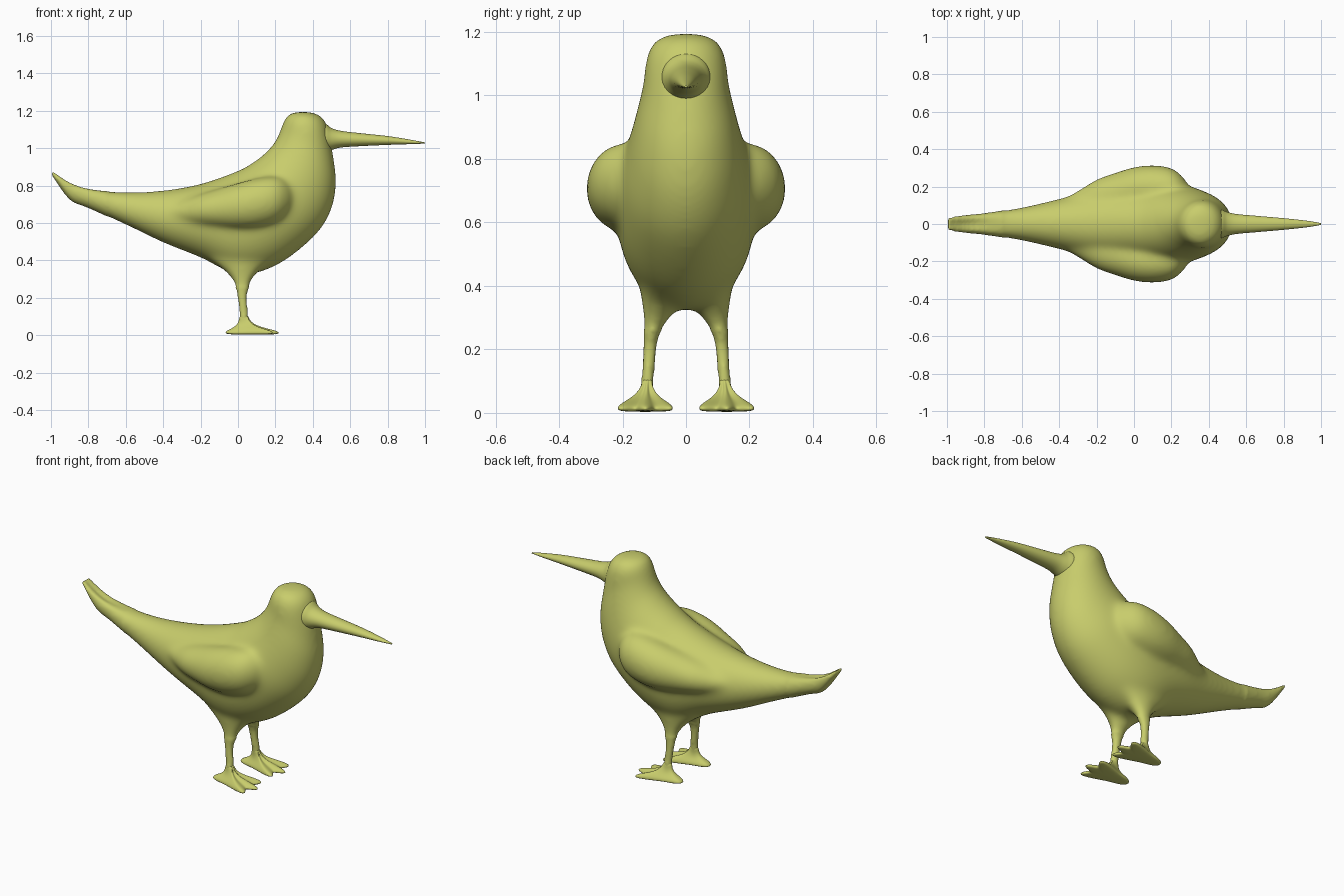
import bpy, bmesh, math
from mathutils import Vector

if "Cube" in bpy.data.objects:
    bpy.data.objects.remove(bpy.data.objects["Cube"])

mat = bpy.data.materials.new("olive_yellow")
mat.diffuse_color = (0.58, 0.61, 0.15, 1)
mat.use_nodes = True
mat.node_tree.nodes["Principled BSDF"].inputs["Base Color"].default_value = mat.diffuse_color


def finish(bm, name):
    bmesh.ops.recalc_face_normals(bm, faces=bm.faces)
    for f in bm.faces:
        f.smooth = True
    me = bpy.data.meshes.new(name)
    bm.to_mesh(me)
    me.materials.append(mat)
    ob = bpy.data.objects.new(name, me)
    bpy.context.collection.objects.link(ob)
    return ob


def spline(pts, sub):
    """Catmull-Rom through tuples of numbers."""
    v = [Vector(p) for p in pts]
    out = []
    for i in range(len(v) - 1):
        a, b, c, d = v[max(i - 1, 0)], v[i], v[i + 1], v[min(i + 2, len(v) - 1)]
        for k in range(sub):
            t = k / sub
            out.append(0.5 * (2 * b + (c - a) * t + (2 * a - 5 * b + 4 * c - d) * t * t
                              + (3 * b - a - 3 * c + d) * t ** 3))
    return out + [v[-1]]


def skin(bm, rings):
    rings = [[bm.verts.new(p) for p in r] for r in rings]
    n = len(rings[0])
    for r, s in zip(rings, rings[1:]):
        for i in range(n):
            bm.faces.new((r[i], r[(i + 1) % n], s[(i + 1) % n], s[i]))
    bm.faces.new(rings[0])
    bm.faces.new(rings[-1])


def loft(bm, sections, side=1, sub=5, n=32):
    """Sections: x,z of one edge, x,z of the other edge, half width, y centre, groove."""
    rings = []
    for tx, tz, bx, bz, w, y, g in spline(sections, sub):
        ring = []
        for i in range(n):
            a = 2 * math.pi * i / n
            s, c = math.sin(a), math.cos(a)
            u = (1 + s) / 2
            ring.append((bx + (tx - bx) * u, side * (y + w * c),
                         bz + (tz - bz) * u - g * max(s, 0) ** 6))
        rings.append(ring)
    skin(bm, rings)


# Trunk from tail tip through breast to crown
trunk = [
    (-1.0, .89, -.995, .855, .036, 0, .012), (-.9, .838, -.9, .725, .048, 0, .03),
    (-.8, .80, -.8, .68, .058, 0, .02), (-.6, .766, -.6, .59, .09, 0, 0),
    (-.4, .775, -.4, .495, .135, 0, 0), (-.2, .81, -.2, .415, .185, 0, 0),
    (0, .88, 0, .325, .212, 0, 0), (.08, .925, .2, .37, .218, 0, 0),
    (.14, .97, .4, .52, .205, 0, 0), (.19, 1.025, .495, .66, .178, 0, 0),
    (.215, 1.07, .525, .81, .155, 0, 0), (.23, 1.11, .51, .96, .135, 0, 0),
    (.245, 1.15, .49, 1.07, .128, 0, 0), (.265, 1.178, .475, 1.13, .112, 0, 0),
    (.29, 1.19, .445, 1.172, .085, 0, 0), (.33, 1.196, .40, 1.192, .04, 0, 0)]
# Folded wing bulge
wing = [
    (-.42, .69, -.42, .64, .03, .08, 0), (-.3, .72, -.3, .60, .075, .105, 0),
    (-.2, .755, -.2, .585, .10, .14, 0), (-.1, .785, -.1, .575, .11, .165, 0),
    (0, .815, 0, .57, .115, .19, 0), (.1, .84, .1, .575, .117, .198, 0),
    (.2, .85, .2, .60, .11, .19, 0), (.265, .825, .265, .64, .09, .16, 0),
    (.30, .77, .30, .69, .04, .15, 0)]
# Leg flaring into the thigh
leg = [
    (.01, .05, .055, .05, .021, .125, 0), (.008, .12, .053, .12, .02, .12, 0),
    (-.002, .20, .047, .20, .021, .114, 0), (-.012, .25, .058, .25, .026, .108, 0),
    (-.035, .30, .08, .30, .043, .092, 0), (-.08, .35, .12, .35, .06, .08, 0),
    (-.15, .41, .20, .41, .07, .075, 0), (-.18, .5, .25, .5, .085, .075, 0)]

bm = bmesh.new()
loft(bm, trunk)
for side in (1, -1):
    loft(bm, wing, side)
    loft(bm, leg, side)
raw = finish(bm, "raw_parts")
bm.free()

# Fuse the trunk, wings and legs into one soft skin
mod = raw.modifiers.new("fuse", 'REMESH')
mod.mode = 'VOXEL'
mod.voxel_size = 0.01
dg = bpy.context.evaluated_depsgraph_get()
fused = bpy.data.meshes.new_from_object(raw.evaluated_get(dg))
bpy.data.objects.remove(raw)
bm = bmesh.new()
bm.from_mesh(fused)
soft = [v for v in bm.verts if v.co.z > .26 and v.co.x > -.7]
for k in range(30):
    bmesh.ops.smooth_vert(bm, verts=soft if k > 2 else bm.verts, factor=.5,
                          use_axis_x=True, use_axis_y=True, use_axis_z=True)
finish(bm, "body")
bm.free()

# Long tapering beak with a swollen base
beak = [
    (.40, 1.135, .40, .985, .08, 0, 0), (.46, 1.135, .46, .975, .078, 0, 0),
    (.50, 1.108, .50, .99, .064, 0, 0), (.55, 1.093, .55, 1.004, .053, 0, 0),
    (.65, 1.081, .65, 1.011, .044, 0, 0), (.8, 1.065, .8, 1.018, .031, 0, 0),
    (.92, 1.046, .92, 1.022, .018, 0, 0), (1.0, 1.031, 1.0, 1.025, .005, 0, 0)]
bm = bmesh.new()
loft(bm, beak)
finish(bm, "beak")
bm.free()

# Webbed feet: toe outline shrinking up to the ankle
half = [(.232, 0), (.20, .018), (.16, .028), (.175, .05), (.195, .078), (.18, .092),
        (.13, .08), (.07, .06), (.02, .043), (-.03, .035), (-.065, .02)]
outline = half + [(-.07, 0)] + [(x, -y) for x, y in half[:0:-1]]
levels = [(.003, .93, .93), (.013, 1, 1), (.024, .93, .96), (.038, .66, .78),
          (.055, .42, .55), (.08, .24, .34), (.11, .15, .22)]
for side, name in ((1, "left_foot"), (-1, "right_foot")):
    bm = bmesh.new()
    rings = []
    for z, sx, sy in levels:
        # toes stay low: ring is centred on the ankle and rounds off with height
        r = max(0, (z - .03) / .08)
        ring = []
        for x, y in outline:
            a = math.atan2(y, x - .03)
            px = (1 - r) * (x - .03) * sx + r * .023 * math.cos(a)
            py = (1 - r) * y * sy + r * .021 * math.sin(a)
            ring.append((.03 + px, side * .128 + py - side * r * .007, z))
        rings.append(ring)
    skin(bm, rings)
    foot = finish(bm, name)
    bm.free()
    sub = foot.modifiers.new("smooth", 'SUBSURF')
    sub.levels = sub.render_levels = 2
